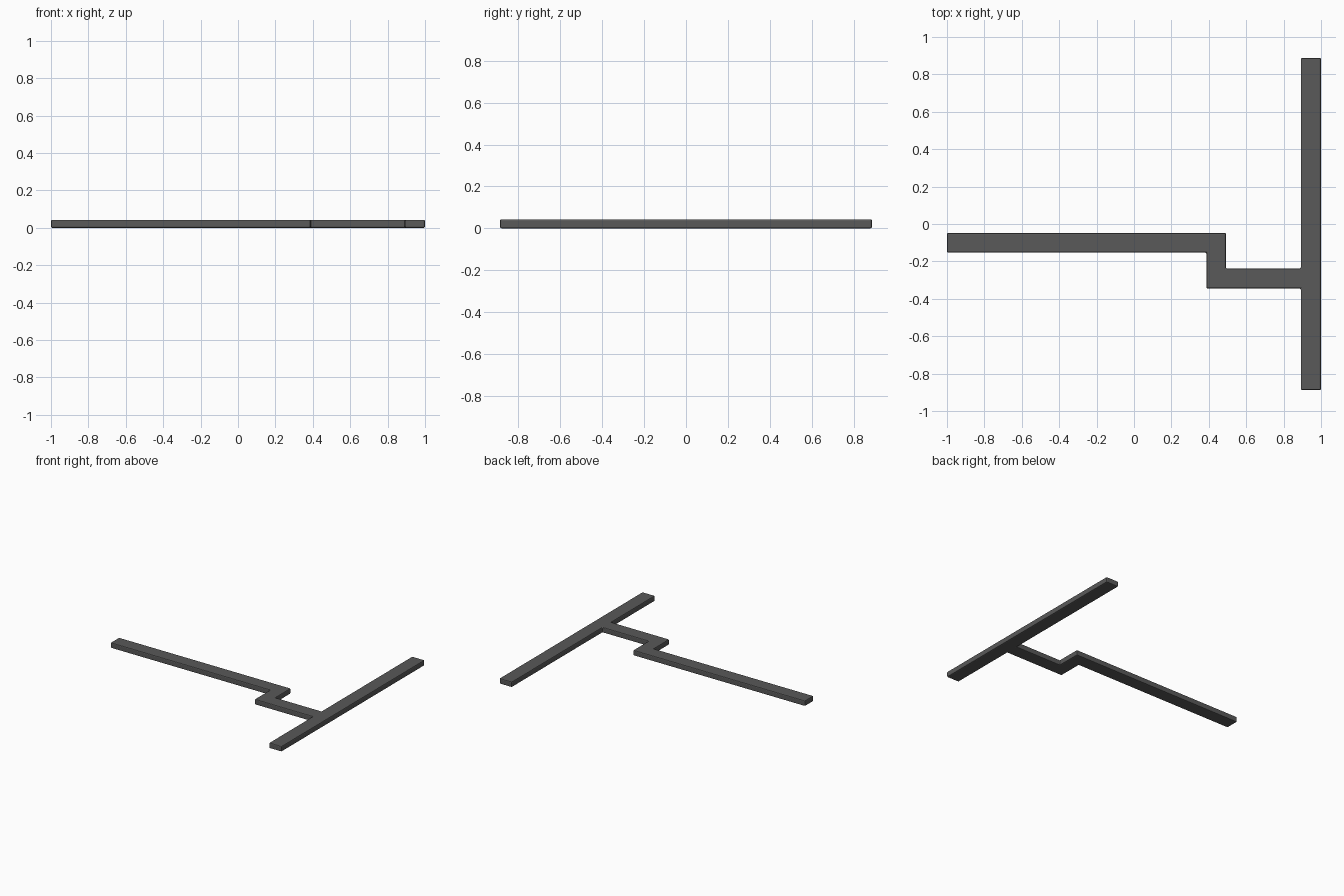
import bpy
import bmesh

if "Cube" in bpy.data.objects:
    bpy.data.objects.remove(bpy.data.objects["Cube"])

HEIGHT = 0.043

# Outline of the stepped strip joined to the cross bar, counter-clockwise
outline = [
    (-1.0, -0.153), (0.387, -0.153), (0.387, -0.345), (0.892, -0.345),
    (0.892, -0.888), (1.0, -0.888), (1.0, 0.888), (0.892, 0.888),
    (0.892, -0.238), (0.492, -0.238), (0.492, -0.048), (-1.0, -0.048),
]

# Extruded slab
bm = bmesh.new()
face = bm.faces.new([bm.verts.new((x, y, 0)) for x, y in outline])
top = bmesh.ops.extrude_face_region(bm, geom=[face])
bmesh.ops.translate(bm, vec=(0, 0, HEIGHT),
                    verts=[v for v in top["geom"] if isinstance(v, bmesh.types.BMVert)])
bmesh.ops.recalc_face_normals(bm, faces=bm.faces)
mesh = bpy.data.meshes.new("stepped_track")
bm.to_mesh(mesh)
bm.free()
track = bpy.data.objects.new("stepped_track", mesh)
bpy.context.collection.objects.link(track)

# Small rounded edges
bevel = track.modifiers.new("rounded_edges", "BEVEL")
bevel.width = 0.007
bevel.segments = 2
bevel.limit_method = "ANGLE"

# Dark grey finish
mat = bpy.data.materials.new("dark_grey")
mat.diffuse_color = (0.1, 0.1, 0.1, 1)
mat.use_nodes = True
mat.node_tree.nodes["Principled BSDF"].inputs["Base Color"].default_value = mat.diffuse_color
mesh.materials.append(mat)
